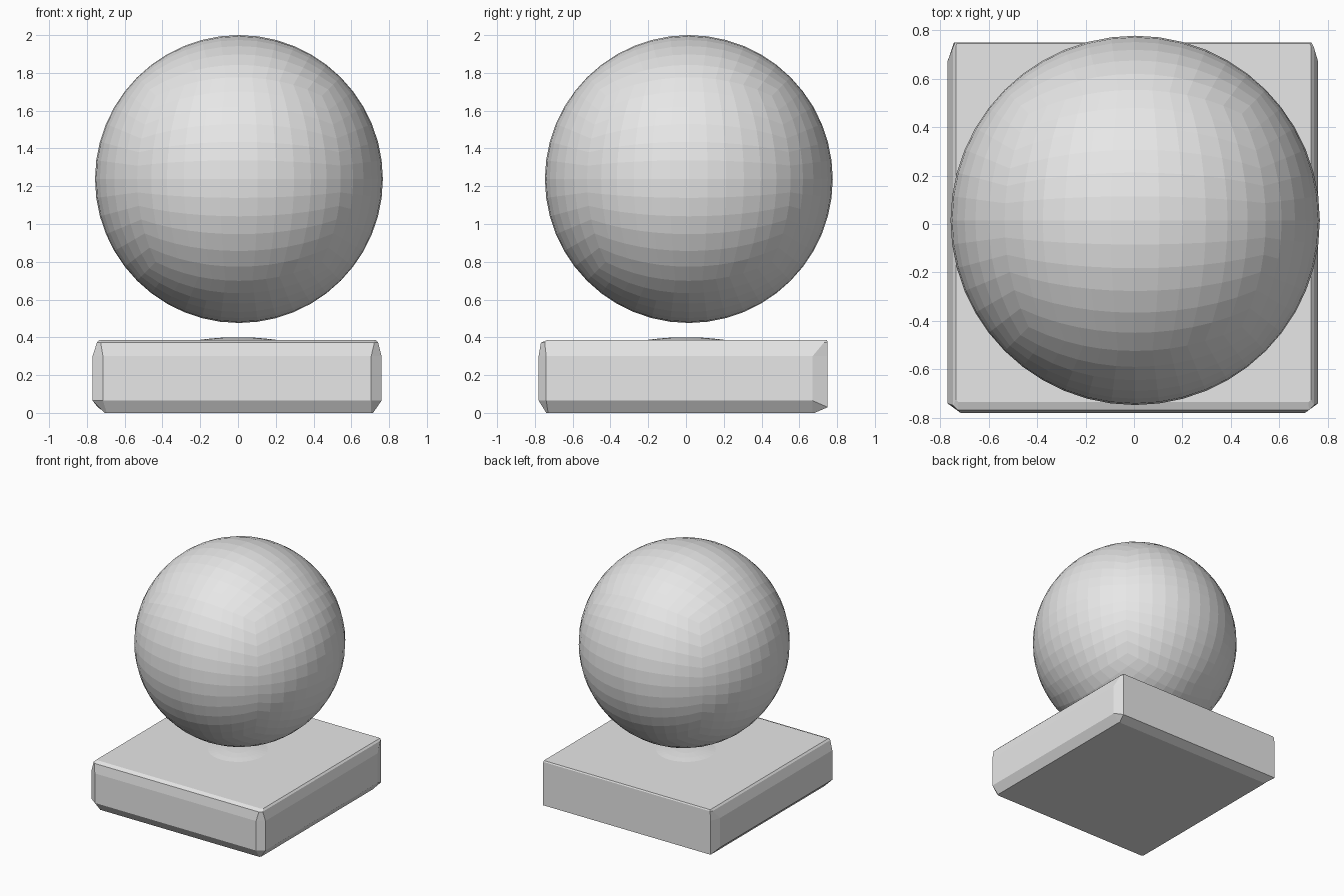
import bpy, bmesh, math

# Remove the default cube
cube = bpy.data.objects.get("Cube")
if cube:
    bpy.data.objects.remove(cube, do_unlink=True)

stone = bpy.data.materials.new("light_grey_stone")
stone.use_nodes = True
grey = (0.8, 0.8, 0.8, 1)
stone.diffuse_color = grey
stone.node_tree.nodes["Principled BSDF"].inputs["Base Color"].default_value = grey


def finish(bm, name):
    """Turn a bmesh into a flat shaded stone object."""
    bmesh.ops.recalc_face_normals(bm, faces=bm.faces)
    mesh = bpy.data.meshes.new(name)
    bm.to_mesh(mesh)
    bm.free()
    mesh.materials.append(stone)
    obj = bpy.data.objects.new(name, mesh)
    bpy.context.collection.objects.link(obj)
    return obj


def loft(name, loops):
    """Skin equal-length loops and cap both ends."""
    bm = bmesh.new()
    rings = [[bm.verts.new(p) for p in loop] for loop in loops]
    for low, high in zip(rings, rings[1:]):
        for i in range(len(low)):
            j = (i + 1) % len(low)
            bm.faces.new((low[i], low[j], high[j], high[i]))
    bm.faces.new(rings[0])
    bm.faces.new(rings[-1])
    return finish(bm, name)


def cut_rectangle(x0, x1, y0, y1, cx, front, back, z, z_back):
    """Rectangle with cut corners; the rear edge may sit at another height."""
    return [(x0 + cx, y0, z), (x1 - cx, y0, z),
            (x1, y0 + front, z), (x1, y1 - back, z),
            (x1 - cx / 2, y1, z_back), (x0 + cx / 2, y1, z_back),
            (x0, y1 - back, z), (x0, y0 + front, z)]


# Ball: cube grid spread evenly over a sphere
bm = bmesh.new()
bmesh.ops.create_cube(bm, size=2)
bmesh.ops.subdivide_edges(bm, edges=bm.edges[:], cuts=11, use_grid_fill=True)
for v in bm.verts:
    for axis in range(3):
        v.co[axis] = math.tan(v.co[axis] * math.pi / 4)
    v.co = v.co.normalized() * 0.762
ball = finish(bm, "ball")
ball.location = (0.005, 0.015, 1.238)

# Square base slab with worn, bevelled edges
loft("base_slab", [
    cut_rectangle(-0.705, 0.715, -0.74, 0.68, 0.01, 0.01, 0.01, 0, 0),
    cut_rectangle(-0.77, 0.76, -0.78, 0.75, 0.055, 0.04, 0.08, 0.065, 0.03),
    cut_rectangle(-0.77, 0.76, -0.78, 0.75, 0.055, 0.04, 0.08, 0.30, 0.30),
    cut_rectangle(-0.747, 0.742, -0.768, 0.75, 0.02, 0.02, 0.02, 0.372, 0.375),
    cut_rectangle(-0.735, 0.73, -0.735, 0.745, 0.01, 0.01, 0.01, 0.385, 0.385),
])

# Shallow swelling on top of the slab, under the ball
profile = [(0.24, 0.382), (0.16, 0.392), (0.09, 0.398), (0.02, 0.4)]
loft("base_dome", [
    [(r * math.cos(a * math.pi / 16), r * math.sin(a * math.pi / 16), z)
     for a in range(32)]
    for r, z in profile
])
